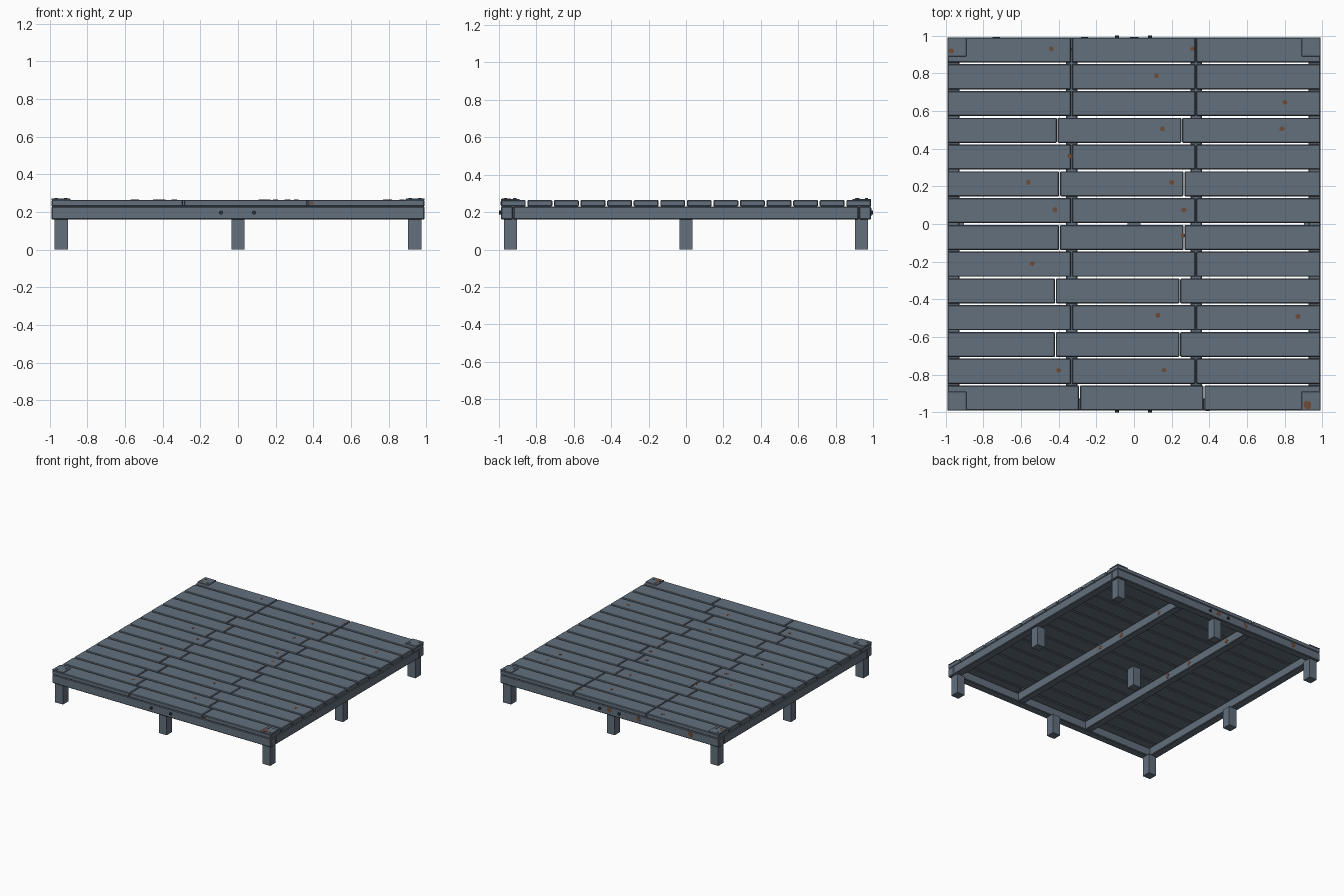
import bpy
import math
import random
from mathutils import Vector

random.seed(4)
cube = bpy.data.objects.get("Cube")
if cube:
    bpy.data.objects.remove(cube, do_unlink=True)


def material(name, rgb):
    mat = bpy.data.materials.new(name)
    mat.use_nodes = True
    color = (*rgb, 1)
    mat.diffuse_color = color
    mat.node_tree.nodes["Principled BSDF"].inputs["Base Color"].default_value = color
    return mat


STEEL = material("blue grey paint", (0.125, 0.16, 0.205))
RUST = material("rust brown", (0.16, 0.07, 0.04))
DARK = material("dark bolt metal", (0.03, 0.035, 0.045))


def add_mesh(name, verts, faces, mat):
    mesh = bpy.data.meshes.new(name)
    mesh.from_pydata(verts, [], faces)
    mesh.materials.append(mat)
    obj = bpy.data.objects.new(name, mesh)
    bpy.context.collection.objects.link(obj)
    return obj


def box(name, low, high, bevel=0.0, mat=STEEL):
    """Box between two corners, with an optional chamfer."""
    verts = [(x, y, z) for x in (low[0], high[0])
             for y in (low[1], high[1]) for z in (low[2], high[2])]
    faces = [(0, 1, 3, 2), (4, 6, 7, 5), (0, 4, 5, 1),
             (2, 3, 7, 6), (0, 2, 6, 4), (1, 5, 7, 3)]
    obj = add_mesh(name, verts, faces, mat)
    if bevel:
        mod = obj.modifiers.new("chamfer", "BEVEL")
        mod.width = bevel
        mod.segments = 1
    return obj


def disc(name, centre, normal, radius, depth, mat, sides=8, ragged=0.0):
    """Thin plate standing on a surface, facing along the normal."""
    turn = Vector((0, 0, 1)).rotation_difference(Vector(normal))
    ring = []
    for i in range(sides):
        a = math.tau * i / sides
        r = radius * (1 - ragged * random.random())
        ring.append((r * math.cos(a), r * math.sin(a)))
    verts = [Vector(centre) + turn @ Vector((u, v, h))
             for h in (0, depth) for u, v in ring]
    faces = [tuple(reversed(range(sides))), tuple(range(sides, 2 * sides))]
    for i in range(sides):
        j = (i + 1) % sides
        faces.append((i, j, j + sides, i + sides))
    return add_mesh(name, verts, faces, mat)


def rust(centre, normal, radius=0.016):
    disc("rust_spot", centre, normal, radius, 0.001, RUST, 9, 0.35)


HALF = 0.99
BEAM = 0.065
BEAM_LOW, DECK_LOW, DECK_TOP = 0.16, 0.23, 0.265

# Nine square posts
POST = 0.035
for x in (-0.938, 0, 0.938):
    for y in (-0.938, 0, 0.938):
        box("post", (x - POST, y - POST, 0), (x + POST, y + POST, BEAM_LOW))

# Outer frame beams
inner = HALF - BEAM
for s in (-1, 1):
    ys = sorted((s * HALF, s * inner))
    box("end_beam", (-HALF, ys[0], BEAM_LOW), (HALF, ys[1], DECK_LOW), 0.005)
    xs = sorted((s * HALF, s * inner))
    box("side_beam", (xs[0], -inner + 0.002, BEAM_LOW),
        (xs[1], inner - 0.002, DECK_LOW), 0.005)

# Two joists under the deck
JOIST = 0.03
for x in (-0.33, 0.33):
    box("joist", (x - JOIST, -inner, BEAM_LOW), (x + JOIST, inner, DECK_LOW), 0.004)
    for y in (0.03, 0.28, 0.72):
        rust((x + JOIST, y, 0.2), (1, 0, 0), 0.022)

# Deck boards in rows, each split in three; some rows have shifted joints
ROWS = 14
GAP = 0.009
pitch = (2 * HALF + GAP) / ROWS
shifts = {0: 0.043, 2: -0.085, 4: -0.085, 6: -0.063, 8: -0.063, 10: -0.075}
for row in range(ROWS):
    y = -HALF + row * pitch
    s = shifts.get(row, 0)
    joints = [-HALF, -0.332 + s, 0.328 + s, HALF]
    for i in range(3):
        left = joints[i] + (0.002 if i else 0)
        right = joints[i + 1] - (0.002 if i < 2 else 0)
        box("deck_board", (left, y, DECK_LOW),
            (right, y + pitch - GAP, DECK_TOP), 0.005)

# Corner plates with screws
PLATE = 0.1
for sx in (-1, 1):
    for sy in (-1, 1):
        xs = sorted((sx * HALF, sx * (HALF - PLATE)))
        ys = sorted((sy * HALF, sy * (HALF - PLATE)))
        box("corner_plate", (xs[0], ys[0], DECK_TOP - 0.002),
            (xs[1], ys[1], DECK_TOP + 0.006), 0.002)
        for d in (-0.025, 0.025):
            disc("plate_screw", (sx * (0.94 + d), sy * (0.94 + d), 0.271),
                 (0, 0, 1), 0.009, 0.004, STEEL)

# Bolt heads on the front and back beams
for sy in (-1, 1):
    for x in (-0.09, 0.085):
        disc("beam_bolt", (x, sy * HALF, 0.197), (0, sy, 0), 0.011, 0.01, DARK)

# Rust on the deck, the corners and the back beam
deck_spots = [(-.44, .93), (.31, .93), (.12, .785), (.8, .645), (.15, .505),
              (.785, .505), (-.34, .36), (-.56, .22), (.2, .22), (-.42, .075),
              (.265, .075), (.26, -.06), (-.54, -.21), (.125, -.485),
              (.87, -.49), (-.4, -.775), (.16, -.775)]
for x, y in deck_spots:
    rust((x, y, DECK_TOP), (0, 0, 1))
rust((0.92, -0.96, 0.271), (0, 0, 1), 0.028)
rust((-0.97, 0.92, 0.271), (0, 0, 1), 0.018)
rust((0.39, -HALF, 0.248), (0, -1, 0), 0.012)
for x in (0, -0.26, -0.73):
    rust((x, HALF, 0.2), (0, 1, 0), 0.024)
